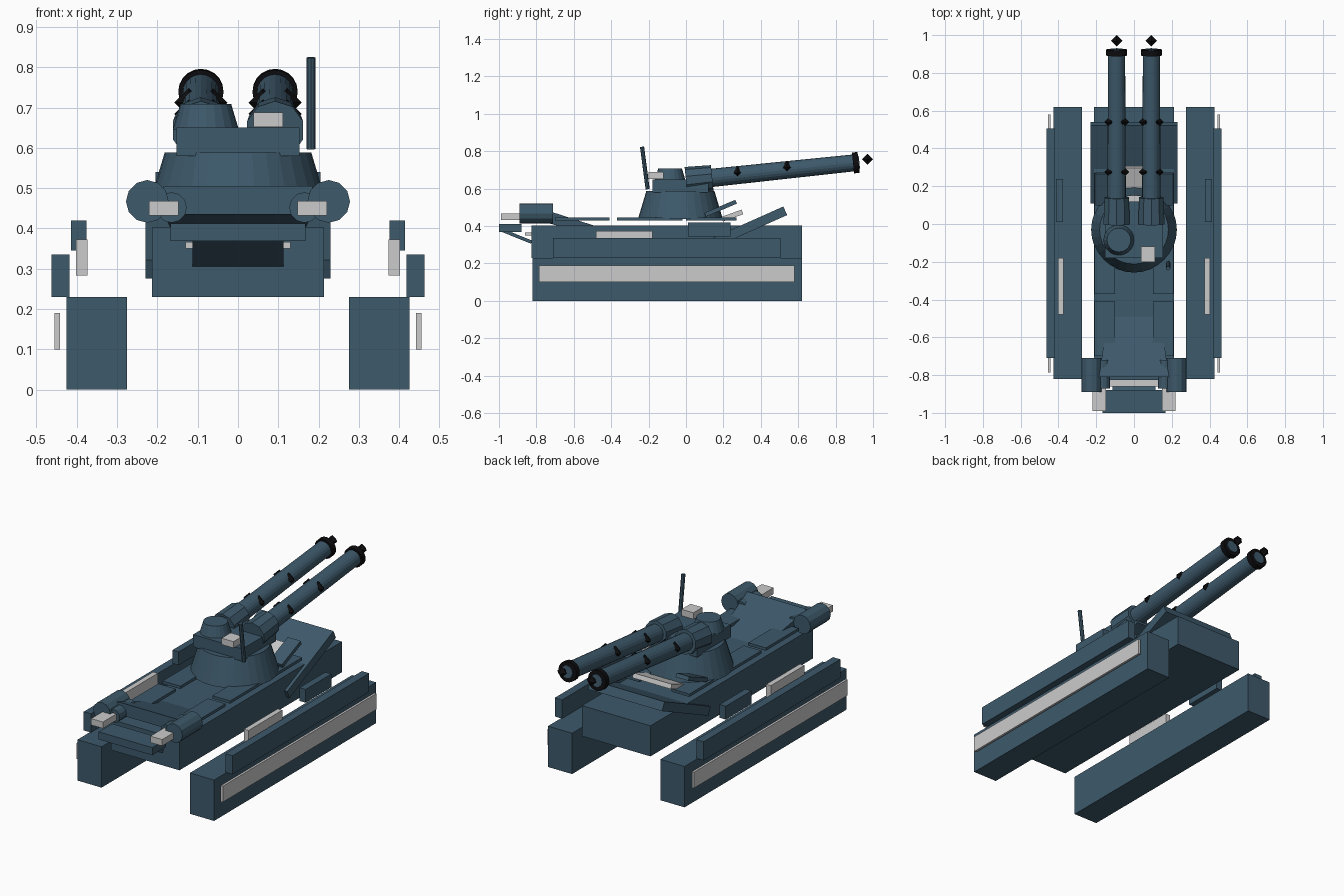
import bpy, bmesh, math
from mathutils import Matrix, Vector

if "Cube" in bpy.data.objects:
    bpy.data.objects.remove(bpy.data.objects["Cube"])


def material(name, rgb):
    m = bpy.data.materials.new(name)
    m.diffuse_color = (*rgb, 1)
    m.use_nodes = True
    m.node_tree.nodes["Principled BSDF"].inputs["Base Color"].default_value = m.diffuse_color
    return m


BLUE = material("slate_blue", (0.047, 0.1, 0.145))
BLACK = material("black", (0.004, 0.004, 0.005))


def finish(name, bm, mat, matrix=Matrix()):
    bmesh.ops.recalc_face_normals(bm, faces=bm.faces)
    me = bpy.data.meshes.new(name)
    bm.to_mesh(me)
    bm.free()
    if mat:
        me.materials.append(mat)
    ob = bpy.data.objects.new(name, me)
    ob.matrix_world = matrix
    bpy.context.collection.objects.link(ob)
    return ob


def box(name, x, y, z, mat=BLUE, tilt=0):
    """Box from (min, max) ranges, tilted about x through its centre."""
    bm = bmesh.new()
    bmesh.ops.create_cube(bm, size=1)
    bmesh.ops.scale(bm, vec=(x[1] - x[0], y[1] - y[0], z[1] - z[0]), verts=bm.verts)
    c = Vector(((x[0] + x[1]) / 2, (y[0] + y[1]) / 2, (z[0] + z[1]) / 2))
    m = Matrix.Translation(c) @ Matrix.Rotation(math.radians(tilt), 4, 'X')
    return finish(name, bm, mat, m)


def pair(name, x, y, z, mat=BLUE, tilt=0):
    box(name + "_right", x, y, z, mat, tilt)
    box(name + "_left", (-x[1], -x[0]), y, z, mat, tilt)


def cone(name, a, b, r1, r2, sides, mat=BLUE):
    """Cylinder or cone frustum running from point a to point b."""
    a, b = Vector(a), Vector(b)
    bm = bmesh.new()
    bmesh.ops.create_cone(bm, cap_ends=True, segments=sides, radius1=r1, radius2=r2,
                          depth=(b - a).length)
    m = Matrix.Translation((a + b) / 2) @ (b - a).to_track_quat('Z', 'Y').to_matrix().to_4x4()
    return finish(name, bm, mat, m)


def diamond(name, c, r, mat=BLACK):
    bm = bmesh.new()
    axes = [Vector(v) * r for v in ((1, 0, 0), (0, 1, 0), (-1, 0, 0), (0, -1, 0))]
    ring = [bm.verts.new(v) for v in axes]
    for tip in (bm.verts.new((0, 0, r)), bm.verts.new((0, 0, -r))):
        for i in range(4):
            bm.faces.new((ring[i], ring[(i + 1) % 4], tip))
    return finish(name, bm, mat, Matrix.Translation(c))


# Hull and running gear
box("hull", (-0.213, 0.213), (-0.825, 0.62), (0.23, 0.402))
pair("track", (0.275, 0.425), (-0.82, 0.62), (0, 0.23))
pair("track_strip", (0.442, 0.455), (-0.785, 0.58), (0.10, 0.19), None)
pair("side_skirt", (0.418, 0.463), (-0.71, 0.505), (0.23, 0.335))
pair("storage_bin", (0.376, 0.414), (0.01, 0.238), (0.345, 0.42))
pair("side_panel", (0.373, 0.402), (-0.48, -0.18), (0.283, 0.373), None)
box("sloped_plate", (-0.23, 0.23), (0.1, 0.55), (0.365, 0.415), tilt=24)

# Deck panels
pair("deck_panel_rear", (0.10, 0.21), (-0.70, -0.41), (0.43, 0.446))
pair("deck_panel_middle", (0.10, 0.21), (-0.37, -0.02), (0.43, 0.446))
pair("deck_panel_gun_end", (0.10, 0.21), (0.0, 0.27), (0.43, 0.446))

# Raised engine cover: trapezoid plan swept along its slope
bm = bmesh.new()
rows = [(-0.49, 0.402, 0.35, 0.14), (-0.81, 0.505, 0.435, 0.185)]
loops = []
for y, top, bottom, w in rows:
    loops.append([bm.verts.new(p) for p in
                  ((-w, y, bottom), (w, y, bottom), (w, y, top), (-w, y, top))])
for i in range(4):
    j = (i + 1) % 4
    bm.faces.new((loops[0][i], loops[0][j], loops[1][j], loops[1][i]))
bm.faces.new(loops[0])
bm.faces.new(loops[1])
finish("engine_cover", bm, BLUE)

# Exhausts and fittings at the engine end
for side, s in (("right", 1), ("left", -1)):
    cone("exhaust_" + side, (s * 0.225, -0.89, 0.467), (s * 0.225, -0.71, 0.467), 0.053, 0.053, 12)
    cone("exhaust_pipe_" + side, (s * 0.165, -0.87, 0.452), (s * 0.165, -0.72, 0.452),
         0.038, 0.038, 12)
pair("end_lamp", (0.148, 0.221), (-0.99, -0.86), (0.432, 0.468), None)
box("end_bumper", (-0.167, 0.167), (-1.0, -0.88), (0.369, 0.412))
box("end_grille", (-0.13, 0.13), (-0.86, -0.82), (0.35, 0.366), None)
box("end_flap", (-0.113, 0.113), (-0.985, -0.82), (0.336, 0.354), tilt=-22)

# Turret
cone("turret_base", (0, -0.03, 0.437), (0, -0.03, 0.588), 0.227, 0.182, 32)
box("turret_top", (-0.153, 0.153), (-0.18, 0.12), (0.58, 0.65))
cone("cupola", (-0.08, -0.085, 0.645), (-0.08, -0.085, 0.709), 0.082, 0.063, 20)
box("turret_sight", (0.038, 0.112), (-0.2, -0.12), (0.652, 0.688), None)
cone("antenna", (0.181, -0.205, 0.597), (0.181, -0.235, 0.824), 0.011, 0.011, 8)
pair("turret_fin", (0.125, 0.205), (0.095, 0.275), (0.484, 0.506), tilt=23)
box("turret_shelf", (-0.12, 0.12), (0.19, 0.305), (0.443, 0.469), None, tilt=20)
box("gun_sensor", (-0.035, 0.035), (0.08, 0.15), (0.56, 0.59), None)

# Twin guns, inclined along one axis
SLOPE = math.tan(math.radians(6))


def on_gun(x, y):
    return (x, y, 0.658 + SLOPE * (y - 0.14))


for side, s in (("right", 1), ("left", -1)):
    x = s * 0.092
    cone("gun_mantlet_" + side, on_gun(x, 0.0), on_gun(x, 0.14), 0.073, 0.068, 10)
    cone("gun_barrel_" + side, on_gun(x, 0.12), on_gun(x, 0.92), 0.049, 0.045, 20)
    cone("muzzle_ring_" + side, on_gun(x, 0.893), on_gun(x, 0.923), 0.056, 0.056, 20, BLACK)
    cone("muzzle_cap_" + side, on_gun(x, 0.91), on_gun(x, 0.927), 0.034, 0.034, 12)
    diamond("muzzle_tip_" + side, (x, 0.97, 0.757), 0.03)
    for n, y in enumerate((0.275, 0.54), 1):
        for d, face in ((-0.03, "inner"), (0.03, "outer")):
            px, py, pz = on_gun(x + s * d, y)
            diamond(f"barrel_stud_{side}_{face}_{n}", (px, py, pz + 0.012), 0.036)
